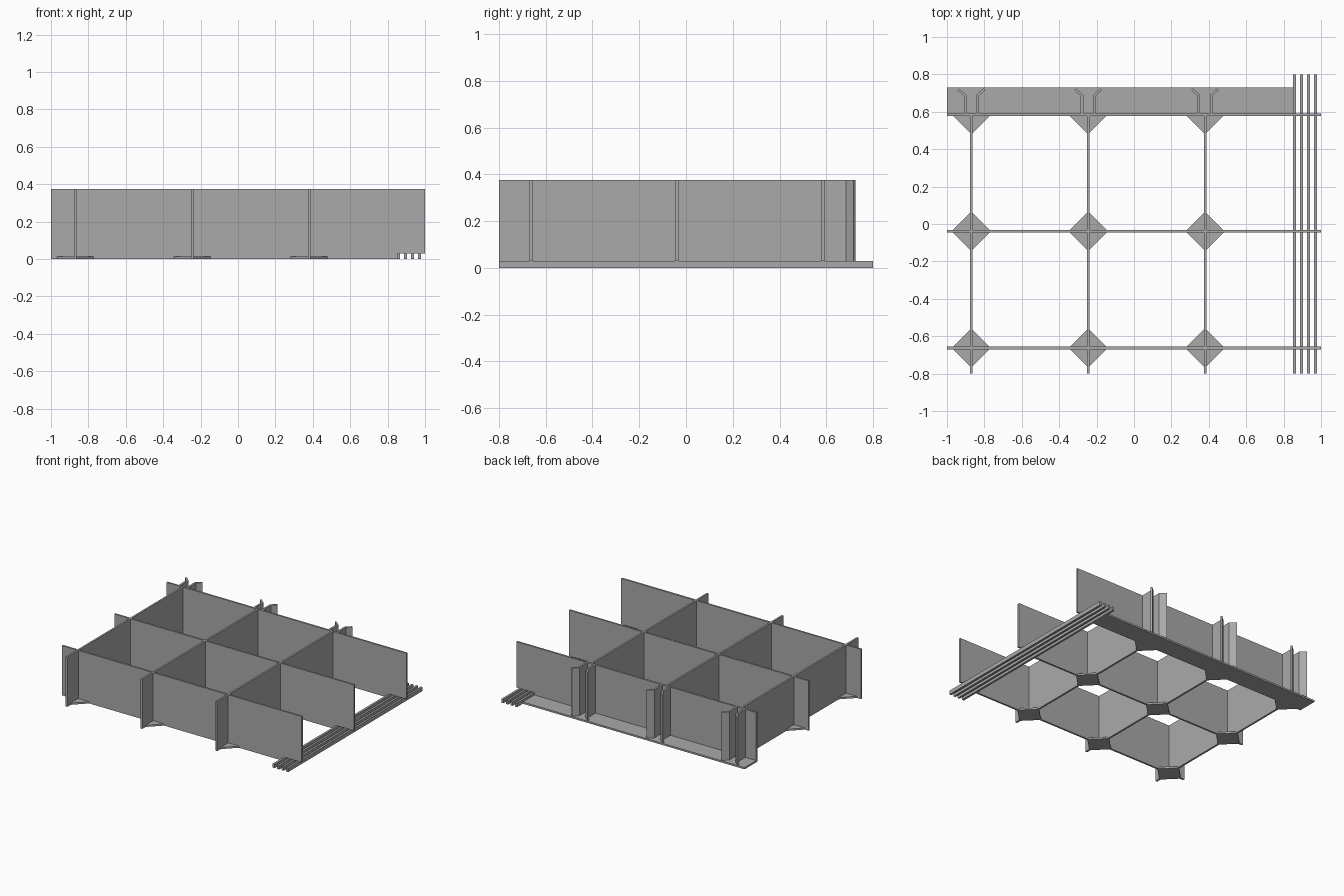
import bpy
import bmesh
from mathutils import Vector

cube = bpy.data.objects.get("Cube")
if cube:
    bpy.data.objects.remove(cube, do_unlink=True)

# One plain grey for the whole model
grey = bpy.data.materials.new("grey")
grey.use_nodes = True
colour = (0.4, 0.4, 0.4, 1)
grey.diffuse_color = colour
grey.node_tree.nodes["Principled BSDF"].inputs["Base Color"].default_value = colour


def prism(name, outline, depth):
    """Extrude a closed 3D outline along a depth vector."""
    bm = bmesh.new()
    face = bm.faces.new([bm.verts.new(p) for p in outline])
    new = bmesh.ops.extrude_face_region(bm, geom=[face])["geom"]
    bmesh.ops.translate(bm, vec=Vector(depth),
                        verts=[v for v in new if isinstance(v, bmesh.types.BMVert)])
    bmesh.ops.recalc_face_normals(bm, faces=bm.faces)
    mesh = bpy.data.meshes.new(name)
    bm.to_mesh(mesh)
    bm.free()
    mesh.materials.append(grey)
    obj = bpy.data.objects.new(name, mesh)
    bpy.context.collection.objects.link(obj)
    return obj


def box(name, x0, x1, y0, y1, z0, z1):
    return prism(name, [(x0, y0, z0), (x1, y0, z0), (x1, y1, z0), (x0, y1, z0)],
                 (0, 0, z1 - z0))


TOP = 0.375
BASE = 0.013      # thickness of the floor pieces
RAIL = 0.03       # height of the side rails
RAIL_X = 0.85     # where the rails begin
HALF = 0.007      # half a wall thickness
columns = [-0.87, -0.245, 0.38]
rows = [-0.663, -0.039, 0.585]

# Cross walls, stepped up at one end to pass over the rails
for y in rows:
    profile = [(-1, 0), (RAIL_X, 0), (RAIL_X, RAIL), (1, RAIL), (1, TOP), (-1, TOP)]
    prism("cross_wall", [(x, y - HALF, z) for x, z in profile], (0, 2 * HALF, 0))

# Long walls
for x in columns:
    box("long_wall", x - HALF, x + HALF, -0.8, rows[-1], 0, TOP)

# Diamond feet under each crossing, halved along the back wall
R = 0.105
for x in columns:
    for y in rows:
        diamond = [(x - R, y, 0), (x, y - R, 0), (x + R, y, 0)]
        if y != rows[-1]:
            diamond.append((x, y + R, 0))
        prism("diamond_foot", diamond, (0, 0, BASE))

# Ledge behind the back wall
box("back_ledge", -1, RAIL_X, rows[-1], 0.73, 0, BASE)

# Pairs of flared clips standing on the ledge
clip = [(0.026, 0.585), (0.04, 0.585), (0.04, 0.684), (0.074, 0.716),
        (0.065, 0.725), (0.026, 0.69)]
for x in columns:
    for side in (-1, 1):
        prism("flared_clip", [(x + side * dx, y, 0) for dx, y in clip], (0, 0, TOP))

# Side rails
for i in range(4):
    x = RAIL_X + i * 0.0375
    box("side_rail", x, x + 0.016, -0.8, 0.8, 0, RAIL)
